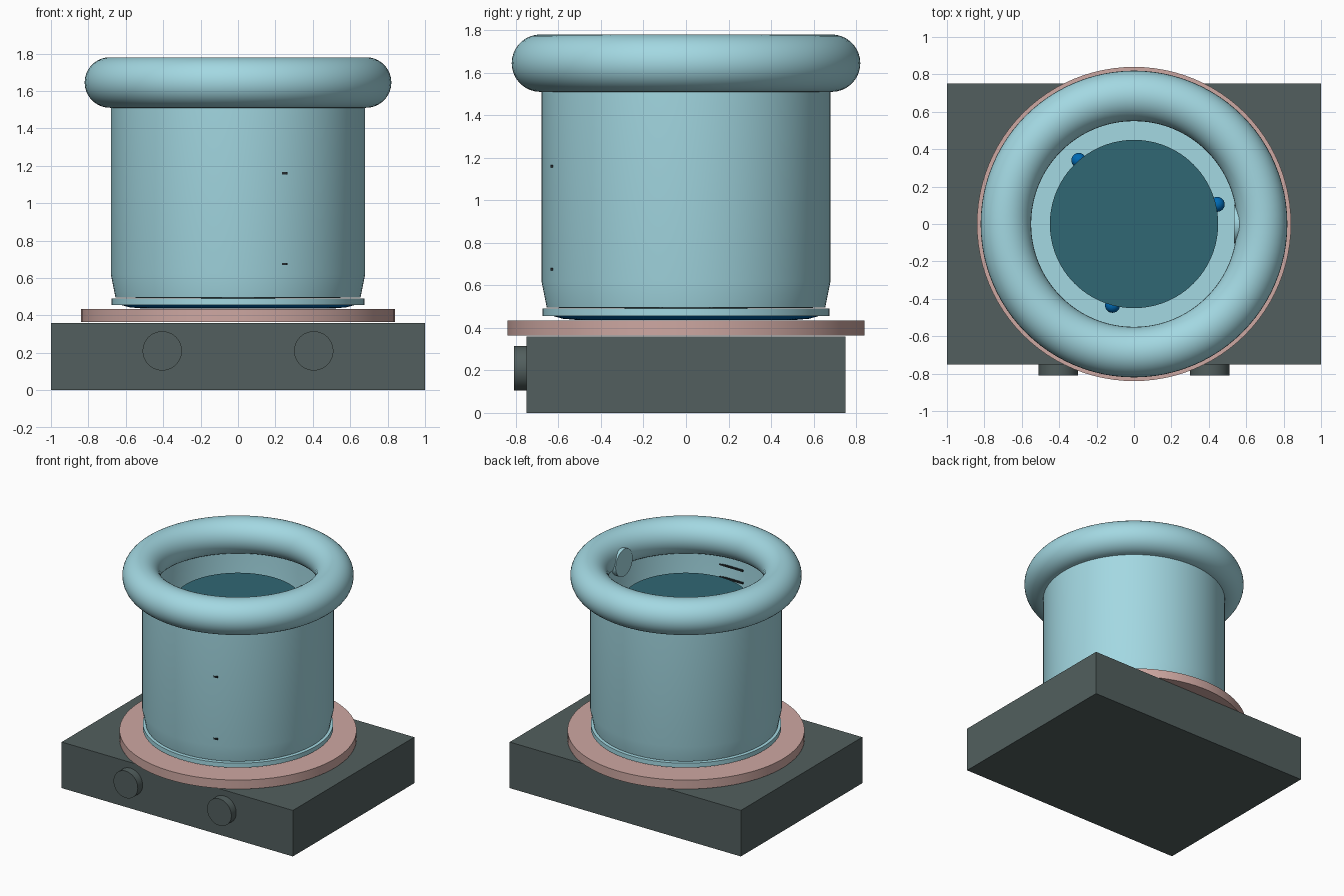
import bpy, bmesh, math
from mathutils import Matrix

if "Cube" in bpy.data.objects:
    bpy.data.objects.remove(bpy.data.objects["Cube"])


def srgb(r, g, b):
    f = lambda c: c / 12.92 if c <= 0.04045 else ((c + 0.055) / 1.055) ** 2.4
    return [f(c / 255) for c in (r, g, b)] + [1.0]


def material(name, rgb):
    m = bpy.data.materials.new(name)
    m.diffuse_color = srgb(*rgb)
    m.use_nodes = True
    m.node_tree.nodes["Principled BSDF"].inputs["Base Color"].default_value = m.diffuse_color
    return m


GLASS = material("pale blue", (163, 216, 226))
WATER = material("deep teal", (48, 103, 116))
PINK = material("dusty pink", (206, 168, 162))
BASE = material("slate grey", (82, 95, 94))
BLUE = material("strong blue", (0, 106, 180))
MARK = material("near black", (35, 42, 45))


def finish(name, bm, mat, smooth=True):
    bmesh.ops.recalc_face_normals(bm, faces=bm.faces)
    me = bpy.data.meshes.new(name)
    bm.to_mesh(me)
    bm.free()
    me.materials.append(mat)
    ob = bpy.data.objects.new(name, me)
    bpy.context.collection.objects.link(ob)
    if smooth:
        bpy.ops.object.select_all(action='DESELECT')
        ob.select_set(True)
        bpy.context.view_layer.objects.active = ob
        bpy.ops.object.shade_smooth_by_angle(angle=math.radians(35))
    return ob


def lathe(name, profile, mat, closed=False, n=96):
    """Revolve (radius, z) points round the z axis."""
    bm = bmesh.new()
    vs = [bm.verts.new((r, 0, z)) for r, z in profile]
    pairs = list(zip(vs, vs[1:])) + ([(vs[-1], vs[0])] if closed else [])
    es = [bm.edges.new(p) for p in pairs]
    bmesh.ops.spin(bm, geom=vs + es, cent=(0, 0, 0), axis=(0, 0, 1),
                   angle=math.tau, steps=n, use_duplicate=False)
    bmesh.ops.remove_doubles(bm, verts=bm.verts, dist=1e-4)
    return finish(name, bm, mat)


def disc(name, r, z0, z1, mat):
    return lathe(name, [(0, z0), (r, z0), (r, z1), (0, z1)], mat)


def box(name, lo, hi, mat):
    bm = bmesh.new()
    size = [b - a for a, b in zip(lo, hi)]
    mid = [(a + b) / 2 for a, b in zip(lo, hi)]
    bmesh.ops.create_cube(bm, size=1, matrix=Matrix.Translation(mid) @ Matrix.Diagonal(size + [1]))
    return finish(name, bm, mat, False)


def knob(name, centre, depth, axis, mat):
    bm = bmesh.new()
    rot = Matrix.Rotation(math.pi / 2, 4, axis)
    bmesh.ops.create_cone(bm, cap_ends=True, segments=48, radius1=0.105, radius2=0.105,
                          depth=depth, matrix=Matrix.Translation(centre) @ rot)
    return finish(name, bm, mat)


# Base block and its two front knobs
box("base_block", (-1, -0.75, 0), (1, 0.75, 0.36), BASE)
for side, x in (("left", -0.405), ("right", 0.405)):
    knob(side + "_knob", (x, -0.77, 0.21), 0.08, 'X', BASE)

# Heating plate, glowing underside, bottom ring
disc("heating_plate", 0.84, 0.365, 0.435, PINK)
lathe("blue_glow_ring", [(0, 0.436), (0.5, 0.436), (0.58, 0.443), (0.63, 0.457), (0, 0.457)], BLUE)
disc("bottom_ring", 0.675, 0.455, 0.49, GLASS)

# Open vessel with tapered foot
lathe("vessel_wall", [(0, 0.49), (0.655, 0.495), (0.68, 0.62), (0.68, 1.65),
                      (0.645, 1.65), (0.645, 0.62), (0.62, 0.53), (0, 0.53)], GLASS)

# Rolled rim
lathe("rolled_rim", [(0.685 + 0.135 * math.cos(math.tau * i / 36),
                      1.645 + 0.135 * math.sin(math.tau * i / 36)) for i in range(36)],
      GLASS, closed=True)

# Round pad inside the rim
knob("rim_pad", (0.555, 0, 1.6), 0.04, 'Y', GLASS)

# Liquid column and bubbles at its edge
disc("liquid", 0.45, 0.53, 1.455, WATER)
for i, (x, y, z) in enumerate([(0.445, 0.105, 0.95), (-0.295, 0.34, 1.2), (-0.115, -0.435, 0.75)]):
    bm = bmesh.new()
    bmesh.ops.create_uvsphere(bm, u_segments=24, v_segments=16, radius=0.04,
                              matrix=Matrix.Translation((x, y, z)))
    finish("bubble_%d" % (i + 1), bm, BLUE)

# Level marks; every fifth is longer and reaches the outer wall
for k in range(9):
    z = 0.675 + 0.097 * k
    end = 0.265 if k % 5 == 0 else 0.16
    box("level_mark_%d" % (k + 1), (-0.05, -0.638, z - 0.006), (end, -0.626, z + 0.006), MARK)
